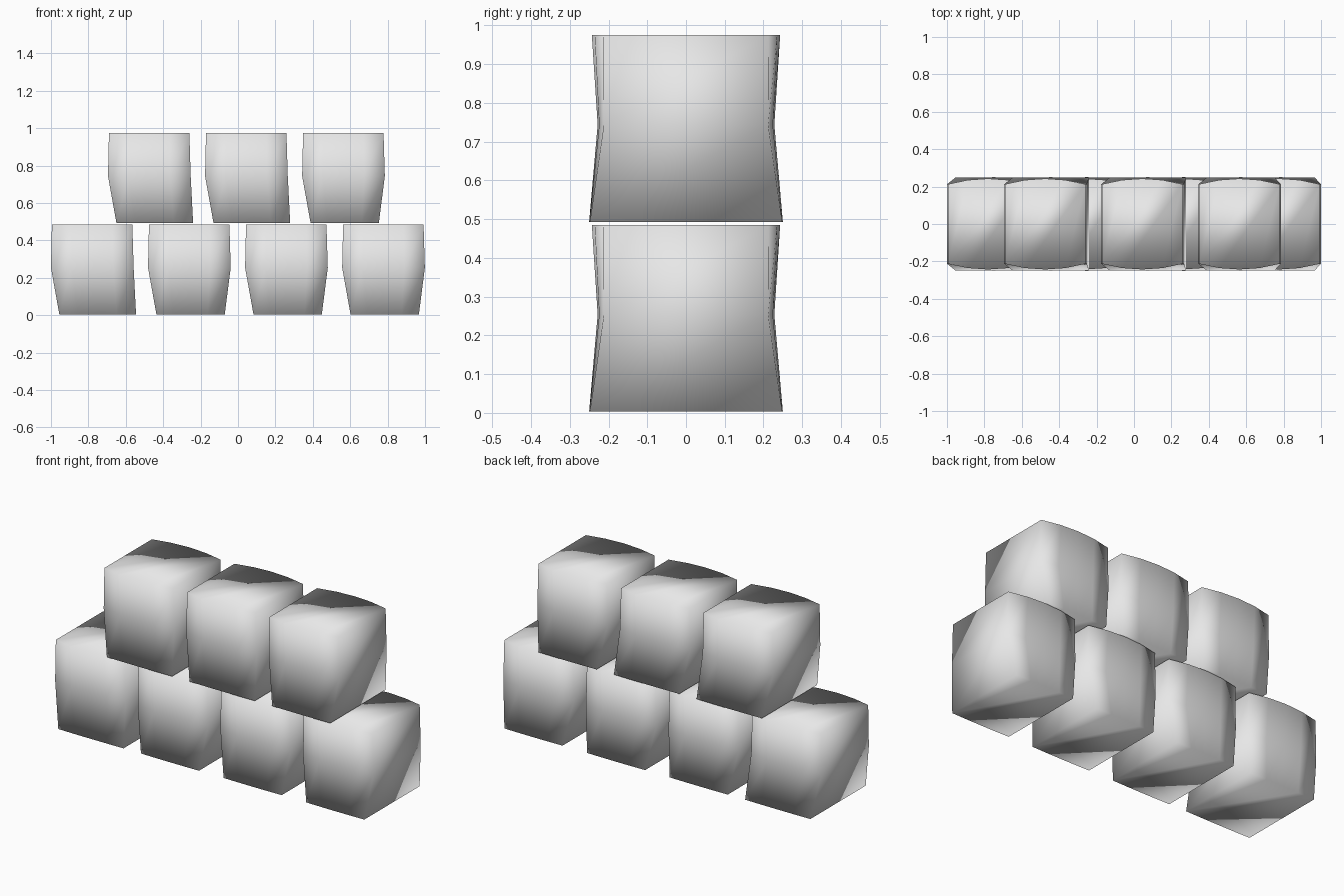
import bpy
import bmesh

cube = bpy.data.objects.get("Cube")
if cube:
    bpy.data.objects.remove(cube, do_unlink=True)

mat = bpy.data.materials.new("light_grey")
mat.use_nodes = True
grey = (0.8, 0.8, 0.8, 1)
mat.diffuse_color = grey
mat.node_tree.nodes["Principled BSDF"].inputs["Base Color"].default_value = grey

HEIGHT = 0.482
SPACING = 0.519
STEPS = 4  # segments along the bowed front and back edges


def ring(bm, left, right, corner_y, middle_y, z):
    """One outline: bowed front from left to right, then bowed back."""
    front = []
    for i in range(STEPS + 1):
        t = i / STEPS
        bow = 1 - (2 * t - 1) ** 2
        front.append((left + (right - left) * t, corner_y + (middle_y - corner_y) * bow))
    points = [(x, -y) for x, y in front] + [(x, y) for x, y in reversed(front)]
    return [bm.verts.new((x, y, z)) for x, y in points]


def block(name, x, z, flare):
    bm = bmesh.new()
    # Narrow foot, wide waist and bowed top
    low = ring(bm, -0.175, 0.235 if flare else 0.19, 0.248, 0.25, 0)
    mid = ring(bm, -0.22, 0.222, 0.212, 0.228, HEIGHT * 0.52)
    top = ring(bm, -0.215, 0.215, 0.213, 0.243, HEIGHT)
    n = len(low)
    for a, b in ((low, mid), (mid, top)):
        for i in range(n):
            j = (i + 1) % n
            bm.faces.new((a[i], a[j], b[j], b[i]))
    # Caps, each split along a diagonal
    half = STEPS + 1
    bm.faces.new(top[:half + 1])
    bm.faces.new(top[half:] + top[:1])
    bm.faces.new(reversed(low[STEPS:]))
    bm.faces.new(reversed(low[:half] + low[-1:]))
    # The two ends of each bottom half meet on the front right / back left diagonal
    bmesh.ops.recalc_face_normals(bm, faces=bm.faces)
    for f in bm.faces:
        f.smooth = True
    mesh = bpy.data.meshes.new(name)
    bm.to_mesh(mesh)
    bm.free()
    mesh.materials.append(mat)
    obj = bpy.data.objects.new(name, mesh)
    obj.location = (x, 0, z)
    bpy.context.collection.objects.link(obj)


# Lower row of four, upper row of three
for i in range(4):
    block(f"lower_block_{i + 1}", -0.78 + SPACING * i, 0.003, i == 0)
for i in range(3):
    block(f"upper_block_{i + 1}", -0.475 + SPACING * i, 0.493, i < 2)
